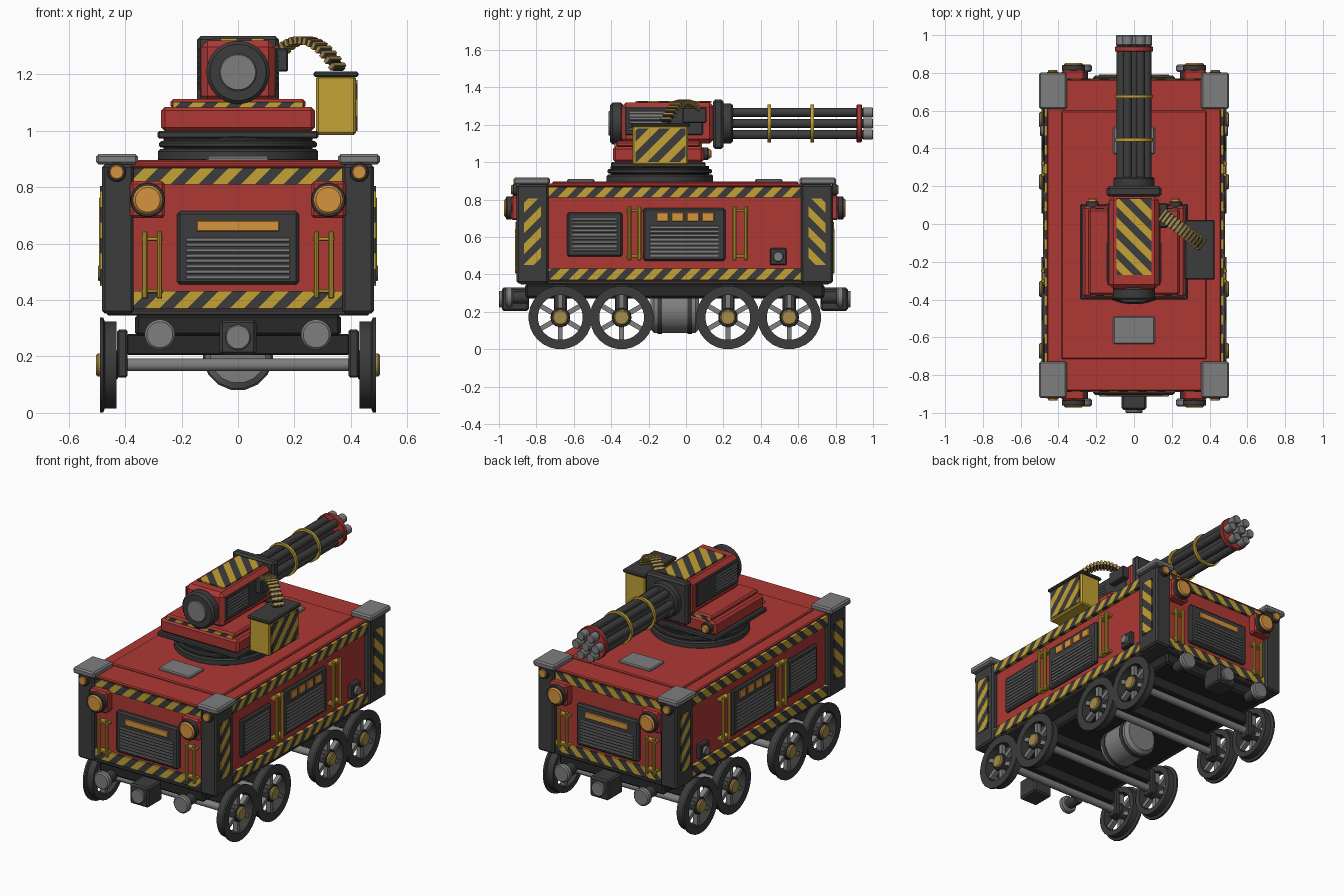
import bpy, bmesh, math
from mathutils import Vector, Matrix

if "Cube" in bpy.data.objects:
    bpy.data.objects.remove(bpy.data.objects["Cube"])

YC = -0.06  # middle of the wagon; mirrors act about this point
COL = {"red": (.42, .04, .034), "dark": (.045, .045, .046), "black": (.022, .022, .023),
       "steel": (.21, .21, .215), "yellow": (.55, .36, .035), "orange": (.66, .29, .05),
       "brass": (.38, .26, .07)}
MAT = {}
for n, c in COL.items():
    MAT[n] = bpy.data.materials.new(n + " paint")
    MAT[n].diffuse_color = (*c, 1)

def finish(name, bm, mats, mirror="", smooth=False):
    bmesh.ops.recalc_face_normals(bm, faces=bm.faces[:])
    bmesh.ops.translate(bm, verts=bm.verts[:], vec=(0, -YC, 0))
    me = bpy.data.meshes.new(name)
    bm.to_mesh(me)
    bm.free()
    ob = bpy.data.objects.new(name, me)
    ob.location.y = YC
    bpy.context.collection.objects.link(ob)
    for m in mats:
        me.materials.append(MAT[m])
    if smooth:
        bpy.ops.object.select_all(action='DESELECT')
        ob.select_set(True)
        bpy.context.view_layer.objects.active = ob
        bpy.ops.object.shade_smooth_by_angle(angle=math.radians(35))
    if mirror:
        md = ob.modifiers.new("mirror", 'MIRROR')
        md.use_axis = ("X" in mirror, "Y" in mirror, False)
        md.use_mirror_merge = False
    return ob

def add_box(bm, e):
    x0, x1, y0, y1, z0, z1 = e
    m = Matrix.Translation(((x0+x1)/2, (y0+y1)/2, (z0+z1)/2)) @ Matrix.Diagonal((x1-x0, y1-y0, z1-z0, 1))
    bmesh.ops.create_cube(bm, size=1, matrix=m)

def box(name, ext, mat, mirror="", bevel=.006):
    """One or several boxes given as x0,x1,y0,y1,z0,z1."""
    bm = bmesh.new()
    for e in (ext if isinstance(ext[0], (tuple, list)) else [ext]):
        add_box(bm, e)
    if bevel:
        bmesh.ops.bevel(bm, geom=bm.edges[:], offset=bevel, segments=1, affect='EDGES', profile=.5)
    return finish(name, bm, [mat], mirror)

def lathe(name, prof, axis, centres, mat, mirror="", segs=24, ring=False):
    """Turn (radius, distance) points about an axis; ring closes the profile on itself."""
    bm = bmesh.new()
    for c in (centres if isinstance(centres[0], (tuple, list)) else [centres]):
        rows = []
        for r, t in prof:
            row = []
            for i in range(segs):
                a = 2*math.pi*(i+.5)/segs
                u, v = r*math.cos(a), r*math.sin(a)
                p = {"X": (t, u, v), "Y": (u, t, v), "Z": (u, v, t)}[axis]
                row.append(bm.verts.new(Vector(p) + Vector(c)))
            rows.append(row)
        for k in range(len(rows) if ring else len(rows)-1):
            a, b = rows[k], rows[(k+1) % len(rows)]
            for i in range(segs):
                j = (i+1) % segs
                bm.faces.new((a[i], a[j], b[j], b[i]))
        if not ring:
            bm.faces.new(rows[0])
            bm.faces.new(rows[-1])
    return finish(name, bm, [mat], mirror, True)

def cyl(name, r, t0, t1, axis, c, mat, mirror="", segs=24, b=.004):
    return lathe(name, [(r-b, t0), (r, t0+b), (r, t1-b), (r-b, t1)], axis, c, mat, mirror, segs)

def hazard(name, ext, axis, mirror="", period=.1, lean=1):
    """Plate cut along diagonals into yellow and dark stripes."""
    bm = bmesh.new()
    add_box(bm, ext)
    iu, iv = {"X": (1, 2), "Y": (0, 2), "Z": (0, 1)}[axis]
    n = Vector((0, 0, 0))
    n[iu], n[iv] = 1, -lean
    ds = [v.co.dot(n) for v in bm.verts]
    h = period/2
    for k in range(math.ceil(min(ds)/h), math.floor(max(ds)/h)+1):
        bmesh.ops.bisect_plane(bm, geom=bm.verts[:]+bm.edges[:]+bm.faces[:], plane_co=n*(k*h/2), plane_no=n)
    for f in bm.faces:
        f.material_index = math.floor(f.calc_center_median().dot(n)/h) % 2
    return finish(name, bm, ["yellow", "dark"], mirror)

def slats(x, y, z, n):
    """Extents of n stacked louvre slats."""
    s = (z[1]-z[0])/n
    return [(*x, *y, z[0]+i*s, z[0]+(i+.68)*s) for i in range(n)]

# Hull
box("hull", (-.45, .45, -.875, .755, .36, .875), "red")
box("hull_sill", (-.465, .465, -.885, .765, .345, .368), "dark")
box("roof_edge", (-.46, .46, -.885, .765, .868, .885), "red")
box("roof_plate", (-.385, .385, -.715, .6, .88, .897), "red")
box("roof_hatch", (-.11, .11, -.635, -.49, .89, .91), "steel", "Y")
box("corner_post", (.37, .482, -.905, -.735, .352, .88), "dark", "XY", .01)
box("corner_cap", (.355, .503, -.922, -.728, .88, .918), "steel", "XY", .009)
hazard("post_stripes", (.48, .489, -.865, -.775, .45, .805), "X", "XY", .11)
cyl("post_lamp_rim", .034, -.925, -.9, "Y", (.43, 0, .853), "dark", "XY")
cyl("post_lamp", .026, -.935, -.92, "Y", (.43, 0, .853), "orange", "XY")
for tag, z0, z1 in (("upper", .81, .868), ("lower", .37, .432)):
    hazard(tag + "_side_stripes", (.45, .473, -.735, .615, z0, z1), "X", "X")
    hazard(tag + "_end_stripes", (-.37, .37, -.889, -.87, z0, z1), "Y", "Y")

# Side panels
box("small_side_panel", (.445, .474, -.635, -.34, .495, .732), "dark", "X", .01)
box("small_side_vent", slats((.47, .481), (-.608, -.367), (.525, .71), 9), "steel", "X", .002)
box("large_side_panel", (.445, .474, -.228, .21, .472, .755), "dark", "X", .01)
box("large_side_vent", slats((.47, .481), (-.195, .175), (.495, .665), 8), "steel", "X", .002)
box("side_lights", [(.47, .48, -.158+i*.081, -.093+i*.081, .683, .732) for i in range(4)], "orange", "X", .003)
rails = [(.482, y, 0) for y in (-.302, -.25, .26, .32)]
cyl("side_rail", .011, .475, .765, "Z", rails, "yellow", "X", 10)
box("side_rail_mount", [(.445, .485, y-.045, y+.045, z, z+.016) for y in (-.276, .29) for z in (.49, .735)],
    "yellow", "X", .003)
box("valve_box", (.445, .48, .448, .538, .45, .54), "dark", "X")
cyl("valve", .028, .475, .497, "X", (0, .493, .495), "steel", "X", 16)

# End panels, handrails and headlamps
box("end_panel", (-.216, .216, -.905, -.87, .455, .715), "dark", "Y", .01)
box("end_vent", slats((-.185, .185), (-.912, -.9), (.475, .627), 8), "steel", "Y", .002)
box("end_light", (-.147, .147, -.911, -.9, .643, .682), "orange", "Y", .003)
cyl("end_rail", .01, .405, .645, "Z", [(.278, -.905, 0), (.33, -.905, 0)], "yellow", "XY", 10)
box("end_rail_mount", [(.265, .343, -.908, -.87, z, z+.014) for z in (.425, .61)], "yellow", "XY", .003)
box("headlamp_housing", (.26, .383, -.935, -.87, .69, .822), "red", "XY", .01)
cyl("headlamp_rim", .062, -.962, -.93, "Y", (.32, 0, .755), "dark", "XY")
cyl("headlamp", .052, -.972, -.955, "Y", (.32, 0, .755), "orange", "XY", b=.008)

# Underframe, couplers and buffers
box("underframe", (-.365, .365, -.86, .74, .272, .35), "black", "", .012)
box("coupler", (-.065, .065, -.985, -.84, .205, .33), "dark", "Y", .01)
cyl("coupler_face", .045, -1.0, -.98, "Y", (0, 0, .268), "steel", "Y")
cyl("buffer_stem", .033, -.93, -.84, "Y", (.277, 0, .277), "dark", "XY")
cyl("buffer_head", .054, -.965, -.925, "Y", (.277, 0, .277), "steel", "XY", b=.008)
cyl("belly_tank", .12, -.19, .07, "Y", (0, 0, .205), "steel", "", 16, .02)
lathe("tank_band", [(.11, -.012), (.126, -.012), (.126, .012), (.11, .012)], "Y",
      [(0, -.14, .205), (0, .02, .205)], "dark", "", 16, True)

# Wheels and axles: two pairs per bogie, mirrored to all corners
WY, WZ = (-.672, -.344), .17
hubs = [(0, y, WZ) for y in WY]
lathe("wheel_rim", [(.12, .43), (.155, .43), (.155, .472), (.17, .478), (.17, .49), (.12, .49)], "X", hubs,
      "dark", "XY", 28, True)
bm = bmesh.new()
for y in WY:
    for k in range(6):
        m = Matrix.Translation((.46, y, WZ)) @ Matrix.Rotation(k*math.pi/3, 4, 'X') \
            @ Matrix.Translation((0, 0, .075)) @ Matrix.Diagonal((.03, .026, .1, 1))
        bmesh.ops.create_cube(bm, size=1, matrix=m)
finish("wheel_spokes", bm, ["steel"], "XY")
cyl("wheel_boss", .052, .425, .488, "X", hubs, "dark", "XY")
cyl("wheel_hub_cap", .042, .48, .503, "X", hubs, "brass", "XY", 16, .006)
cyl("axle", .023, -.43, .43, "X", hubs, "steel", "Y", 12)
box("axle_box", [(.392, .428, y-.035, y+.035, .125, .295) for y in WY], "dark", "XY")
box("axle_beam", [(-.395, .395, y-.022, y+.022, .205, .28) for y in WY], "black", "Y")

# Turret base
TY = -.14
cyl("turret_ring_lower", .285, .89, .935, "Z", (0, TY, 0), "dark", "", 40, .008)
cyl("turret_ring_groove", .265, .93, .98, "Z", (0, TY, 0), "black", "", 40)
cyl("turret_ring_upper", .28, .94, .963, "Z", (0, TY, 0), "dark", "", 40, .006)
box("turret_floor", (-.285, .285, -.4, .105, .972, 1.0), "dark")
box("turret_base", (-.273, .273, -.39, .095, .998, 1.085), "red", "", .014)
box("turret_shoulder", (-.24, .24, -.375, .08, 1.08, 1.112), "red", "", .01)
hazard("turret_front_stripes", (-.23, .23, -.382, -.372, 1.082, 1.102), "Y", "", .09)
hazard("turret_back_stripes", (-.23, .23, .077, .086, 1.082, 1.102), "Y", "", .09)
cyl("turret_lamp_rim", .034, .085, .12, "Y", (.22, 0, 1.045), "dark", "X", 16)
cyl("turret_lamp", .025, .11, .135, "Y", (.22, 0, 1.045), "orange", "X", 16, .006)

# Gun housing
GZ = 1.207
box("gun_housing", (-.132, .132, -.345, .15, 1.1, 1.32), "red", "", .024)
hazard("housing_top_stripes", (-.092, .092, -.27, .135, 1.317, 1.327), "Z", "", .11, -1)
box("housing_side_panel", (.128, .14, -.325, .09, 1.145, 1.295), "dark", "X", .005)
box("housing_side_vent", slats((.137, .146), (-.305, -.1), (1.17, 1.28), 6), "steel", "X", .002)
box("gun_front_plate", (-.145, .145, .145, .2, 1.07, 1.335), "dark", "", .012)
cyl("breech_cap", .112, -.405, -.335, "Y", (0, 0, GZ), "dark", "", 28, .012)
cyl("breech_disc", .066, -.415, -.395, "Y", (0, 0, GZ), "steel")
cyl("barrel_collar", .108, .19, .25, "Y", (0, 0, GZ), "dark", "", 28, .01)

# Barrel cluster
ring = [(.068*math.cos(k*math.pi/3), 0, GZ + .068*math.sin(k*math.pi/3)) for k in range(6)] + [(0, 0, GZ)]
cyl("barrels", .025, .24, .975, "Y", ring, "dark", "", 12)
cyl("muzzles", .028, .945, 1.0, "Y", ring, "steel", "", 12)
for i, y in enumerate((.445, .675)):
    lathe("barrel_clamp_%d" % (i+1), [(.088, -.009), (.102, -.009), (.102, .009), (.088, .009)], "Y",
          (0, y, GZ), "yellow", "", 28, True)
cyl("muzzle_clamp", .102, .912, .94, "Y", (0, 0, GZ), "red", "", 28)

# Ammunition box and feed belt
box("ammo_box", (.277, .418, -.285, .012, .985, 1.195), "yellow", "", .008)
hazard("ammo_box_stripes", (.416, .424, -.27, -.003, 1.0, 1.18), "X", "", .115)
box("ammo_box_lid", (.268, .427, -.295, .022, 1.19, 1.21), "dark")
box("feed_block", (.13, .178, -.02, .11, 1.21, 1.292), "dark")

def belt(t):
    return Vector((.15+.21*t, .05-.16*t, 1.28+.215*t-.28*t*t))

bm = bmesh.new()
N = 13
for i in range(N):
    t = (i+.5)/N
    T = (belt(t+.01)-belt(t-.01)).normalized()
    S = T.cross(Vector((0, 0, 1))).normalized()
    rot = Matrix((T, S, T.cross(S))).transposed().to_4x4()
    if rot.to_3x3()[2][2] > 0:
        rot = rot @ Matrix.Diagonal((1, -1, -1, 1))
    for size, mi in (((.014, .07, .026), 0), ((.028, .056, .016), 1)):
        r = bmesh.ops.create_cube(bm, size=1, matrix=Matrix.Translation(belt(t)) @ rot @ Matrix.Diagonal((*size, 1)))
        for v in r["verts"]:
            for f in v.link_faces:
                f.material_index = mi
finish("feed_belt", bm, ["brass", "dark"])

for m in bpy.data.materials:
    if m.users and not m.is_grease_pencil:
        m.use_nodes = True
        m.node_tree.nodes["Principled BSDF"].inputs["Base Color"].default_value = m.diffuse_color
